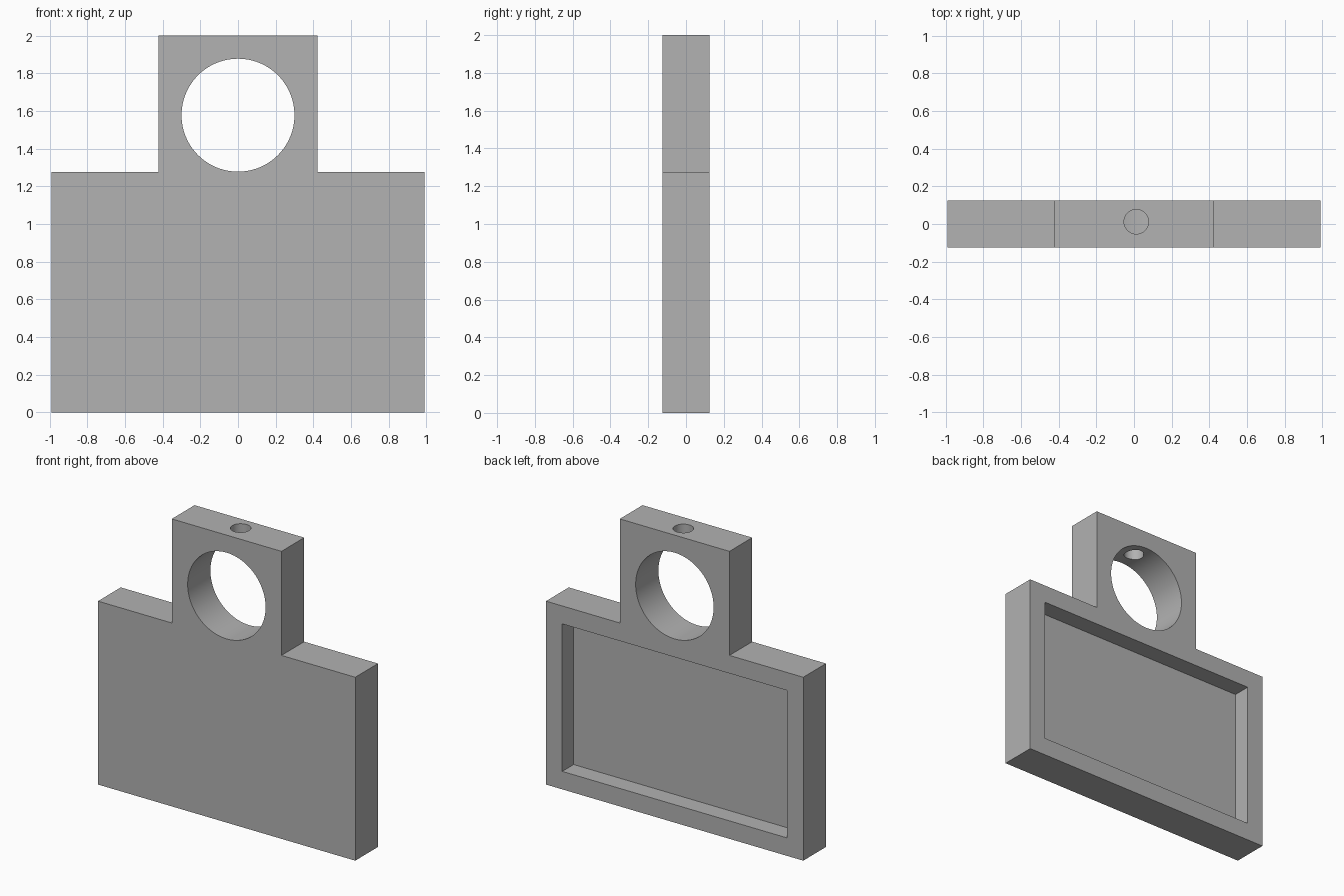
import bpy
import bmesh
import math
from mathutils import Matrix, Vector

cube = bpy.data.objects.get("Cube")
if cube:
    bpy.data.objects.remove(cube, do_unlink=True)

HALF_W, HALF_T = 0.99, 0.125        # plate half width and half thickness
SHOULDER, TOP = 1.276, 2.0          # plate top and tab top
TAB = 0.422                         # tab half width
RIM, DEPTH = 0.125, 0.125           # recess border and depth
EYE_Z, EYE_R = 1.578, 0.3           # large round opening
PIN = Vector((0.012, 0.012))        # small hole through the tab top
PIN_R = 0.065

grey = bpy.data.materials.new("plain grey")
grey.use_nodes = True
colour = (0.445, 0.445, 0.445, 1)
grey.diffuse_color = colour
grey.node_tree.nodes["Principled BSDF"].inputs["Base Color"].default_value = colour


def make_object(name, bm):
    bmesh.ops.recalc_face_normals(bm, faces=bm.faces)
    mesh = bpy.data.meshes.new(name)
    bm.to_mesh(mesh)
    bm.free()
    mesh.materials.append(grey)
    obj = bpy.data.objects.new(name, mesh)
    bpy.context.collection.objects.link(obj)
    return obj


def extruded(name, profile, y0, y1):
    """Extrude an (x, z) outline from y0 to y1."""
    bm = bmesh.new()
    face = bm.faces.new([bm.verts.new((x, y0, z)) for x, z in profile])
    geom = bmesh.ops.extrude_face_region(bm, geom=[face])["geom"]
    verts = [g for g in geom if isinstance(g, bmesh.types.BMVert)]
    bmesh.ops.translate(bm, verts=verts, vec=(0, y1 - y0, 0))
    return make_object(name, bm)


def cylinder(name, radius, depth, matrix, sides):
    bm = bmesh.new()
    bmesh.ops.create_cone(bm, cap_ends=True, segments=sides, radius1=radius,
                          radius2=radius, depth=depth, matrix=matrix)
    return make_object(name, bm)


# Plate with its hanging tab, one stepped outline
right_side = [(HALF_W, 0), (HALF_W, SHOULDER), (TAB, SHOULDER), (TAB, TOP)]
outline = right_side + [(-x, z) for x, z in reversed(right_side)]
body = extruded("plate_with_tab", outline, -HALF_T, HALF_T)

# Cutters: back recess, round eye, pin hole from the top into the eye
inner, low, high = HALF_W - RIM, RIM, SHOULDER - RIM
cutters = [
    extruded("recess_cutter",
             [(-inner, low), (inner, low), (inner, high), (-inner, high)],
             HALF_T - DEPTH, HALF_T + 0.1),
    cylinder("eye_cutter", EYE_R, 1,
             Matrix.Translation((0, 0, EYE_Z)) @ Matrix.Rotation(math.pi / 2, 4, "X"), 96),
    cylinder("pin_hole_cutter", PIN_R, TOP + 0.1 - EYE_Z,
             Matrix.Translation((PIN.x, PIN.y, (TOP + 0.1 + EYE_Z) / 2)), 48),
]

bpy.ops.object.select_all(action="DESELECT")
body.select_set(True)
bpy.context.view_layer.objects.active = body
for cutter in cutters:
    cutter.hide_render = True
    mod = body.modifiers.new(cutter.name, "BOOLEAN")
    mod.operation = "DIFFERENCE"
    mod.solver = "EXACT"
    mod.object = cutter
    bpy.ops.object.modifier_apply(modifier=mod.name)
    bpy.data.objects.remove(cutter, do_unlink=True)

# Smooth round walls, crisp corners
bpy.ops.object.shade_smooth_by_angle(angle=math.radians(30))
